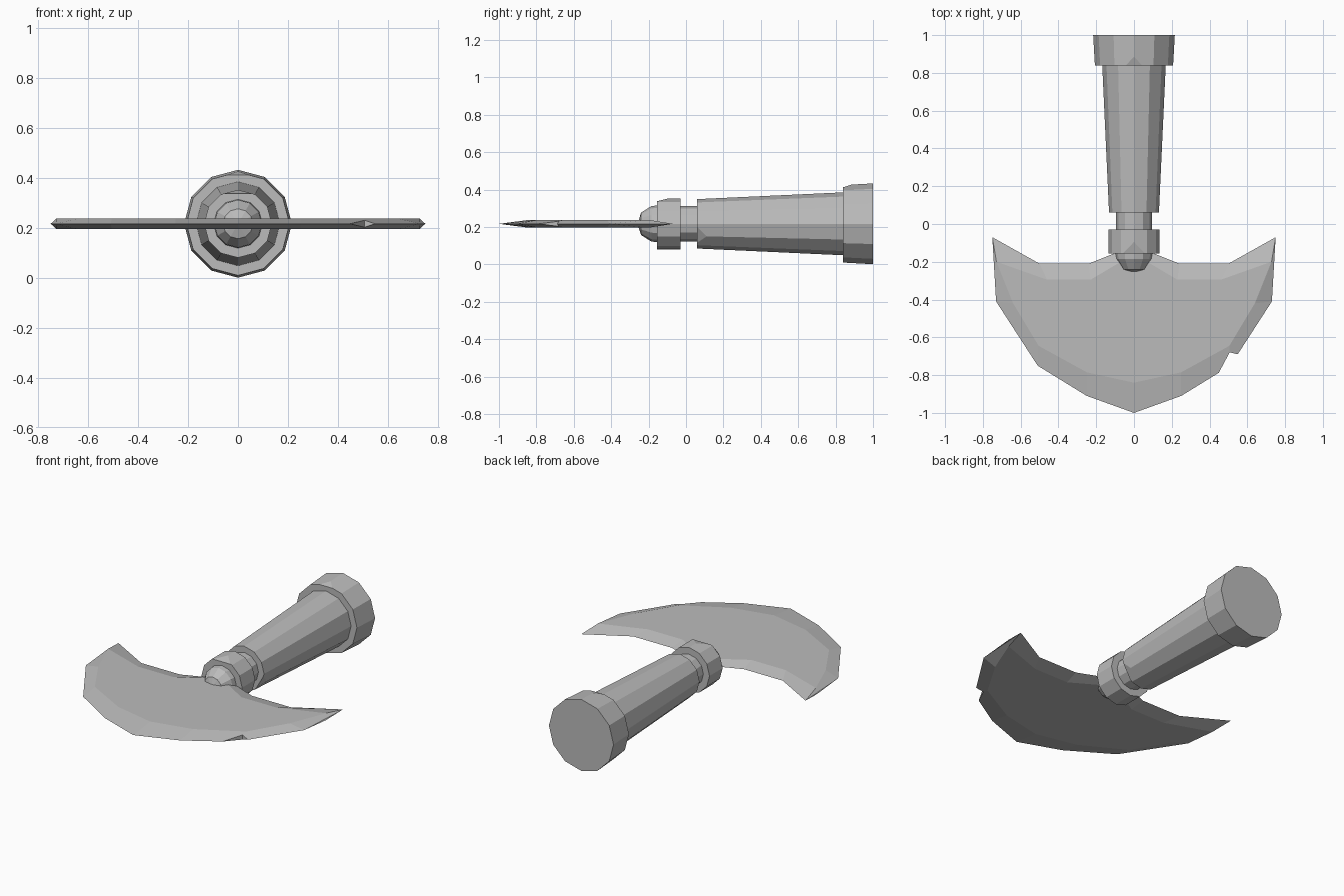
import bpy, bmesh
from math import cos, sin, pi, radians
from mathutils import Vector

cube = bpy.data.objects.get("Cube")
if cube:
    bpy.data.objects.remove(cube, do_unlink=True)

SIDES = 12
AXIS_Z = 0.217

stone = bpy.data.materials.new("grey stone")
stone.use_nodes = True
stone.diffuse_color = (0.5, 0.5, 0.5, 1)
bsdf = stone.node_tree.nodes["Principled BSDF"]
bsdf.inputs["Base Color"].default_value = stone.diffuse_color
bsdf.inputs["Roughness"].default_value = 0.8


def finish(name, bm):
    bmesh.ops.recalc_face_normals(bm, faces=bm.faces[:])
    mesh = bpy.data.meshes.new(name)
    bm.to_mesh(mesh)
    bm.free()
    mesh.materials.append(stone)
    obj = bpy.data.objects.new(name, mesh)
    bpy.context.collection.objects.link(obj)
    return obj


def chip(bm, point, size):
    """Break off the corner nearest to a point."""
    corner = min(bm.verts, key=lambda v: (v.co - Vector(point)).length)
    made = bmesh.ops.bevel(bm, geom=[corner], offset=size, offset_type='OFFSET',
                           segments=1, profile=0.5, affect='VERTICES')
    quads = [f for f in made["faces"] if len(f.verts) == 4]
    if quads:
        bmesh.ops.triangulate(bm, faces=quads, quad_method='SHORT_EDGE')


def turned(name, profile, chip_angle=None, chip_size=0.0):
    """Lathe (y, radius) pairs about the handle axis; the chip is on the first ring."""
    bm = bmesh.new()
    rings = []
    for y, r in profile:
        angles = [pi / 2 + 2 * pi * i / SIDES for i in range(SIDES)]
        rings.append([bm.verts.new((r * cos(a), y, AXIS_Z + r * sin(a))) for a in angles])
    for a, b in zip(rings, rings[1:]):
        for i in range(SIDES):
            j = (i + 1) % SIDES
            bm.faces.new((a[i], a[j], b[j], b[i]))
    bm.faces.new(rings[0])
    bm.faces.new(rings[-1])
    if chip_angle is not None:
        y, r = profile[0]
        a = radians(chip_angle)
        chip(bm, (r * cos(a), y, AXIS_Z + r * sin(a)), chip_size)
    return finish(name, bm)


# Handle, from the butt end to the rounded tip
turned("pommel", [(0.84, 0.207), (1.0, 0.216)], 90, 0.045)
turned("grip", [(0.06, 0.132), (0.86, 0.169)], -30, 0.05)
turned("neck", [(-0.05, 0.095), (0.08, 0.095)])
turned("collar", [(-0.155, 0.136), (-0.03, 0.136)], 90, 0.06)
turned("tip", [(-0.253, 0.02), (-0.24, 0.06), (-0.185, 0.095), (-0.13, 0.1)])

# Blade: sharp rim and flat cheek, one half each, from the front point to the socket
rim = [(0, -1), (0.25, -0.91), (0.51, -0.75), (0.73, -0.41), (0.75, -0.07),
       (0.5, -0.21), (0.24, -0.21), (0.09, -0.15)]
cheek = [(0, -0.84), (0.25, -0.785), (0.505, -0.645), (0.64, -0.42), (0.728, -0.2),
         (0.46, -0.295), (0.23, -0.295), (0.07, -0.2)]


def mirrored(half):
    return half + [(-x, y) for x, y in reversed(half[1:])]


bm = bmesh.new()
mid, top, low = [[bm.verts.new((x, y, AXIS_Z + dz)) for x, y in mirrored(half)]
                 for half, dz in ((rim, 0), (cheek, 0.021), (cheek, -0.021))]
for side in (top, low):
    bm.faces.new(side)
    for i in range(len(mid)):
        j = (i + 1) % len(mid)
        bm.faces.new((mid[i], mid[j], side[j], side[i]))
chip(bm, (*rim[2], AXIS_Z), 0.072)
finish("blade", bm)
